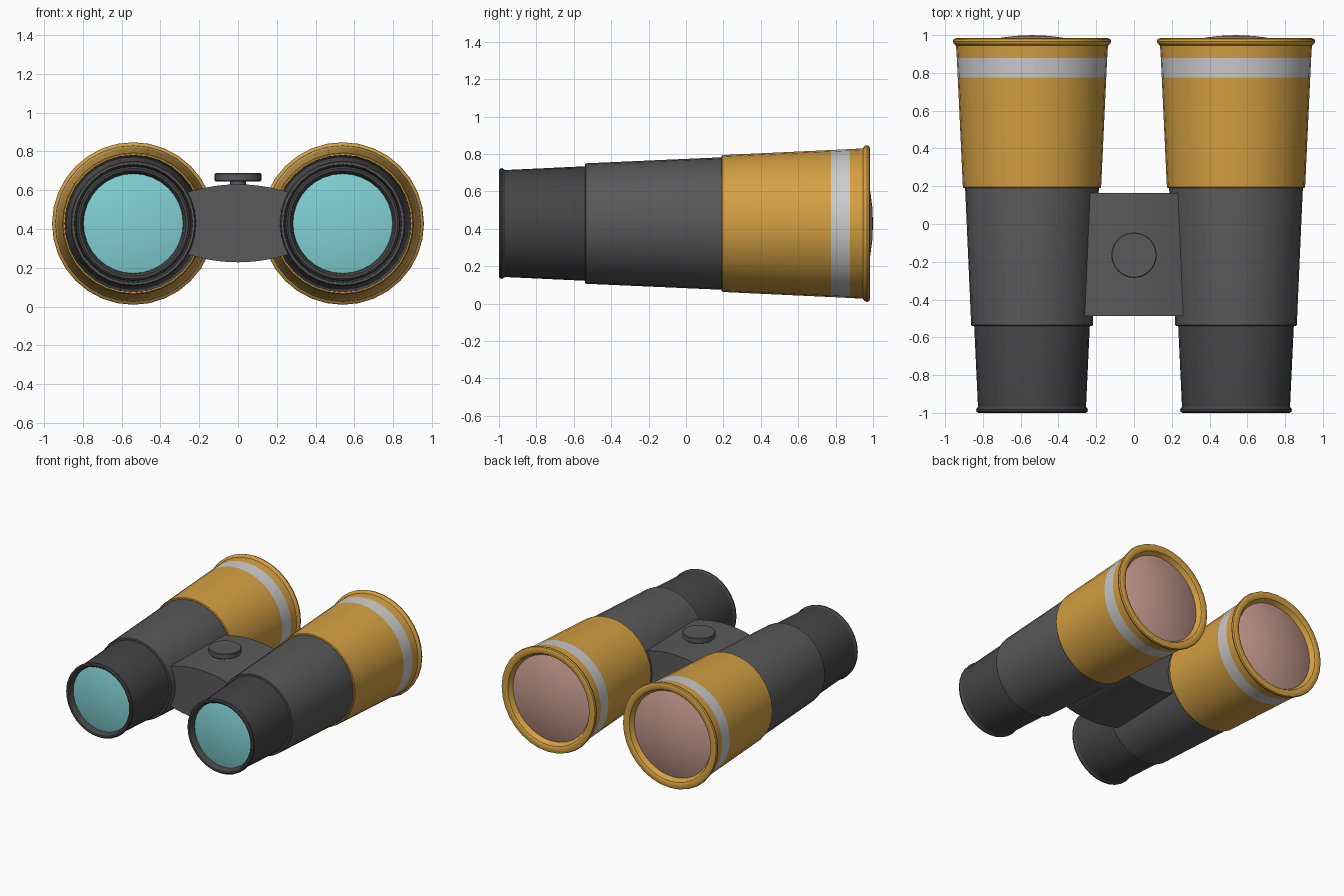
import bpy, bmesh, math

if "Cube" in bpy.data.objects:
    bpy.data.objects.remove(bpy.data.objects["Cube"])

CX, CZ, SIDES = 0.54, 0.428, 32


def material(name, rgb):
    m = bpy.data.materials.new(name)
    m.diffuse_color = (*rgb, 1)
    m.use_nodes = True
    m.node_tree.nodes["Principled BSDF"].inputs["Base Color"].default_value = m.diffuse_color
    return m


GOLD = material("gold", (0.66, 0.35, 0.055))
DARK = material("dark_grey", (0.10, 0.10, 0.10))
BLACK = material("darker_grey", (0.06, 0.06, 0.06))
TEAL = material("teal_glass", (0.22, 0.64, 0.66))
PINK = material("pink_glass", (0.56, 0.32, 0.27))


def finish(name, bm, mat, mirror=False):
    bmesh.ops.remove_doubles(bm, verts=bm.verts, dist=1e-5)
    me = bpy.data.meshes.new(name)
    bm.to_mesh(me)
    bm.free()
    ob = bpy.data.objects.new(name, me)
    bpy.context.collection.objects.link(ob)
    if mat:
        me.materials.append(mat)
    bpy.ops.object.select_all(action='DESELECT')
    ob.select_set(True)
    bpy.context.view_layer.objects.active = ob
    bpy.ops.object.shade_smooth_by_angle(angle=math.radians(30))
    if mirror:
        mod = ob.modifiers.new("other_side", 'MIRROR')
        mod.use_mirror_merge = False
    return ob


def lathe(name, profile, mat):
    """Turn (radius, y) points about one barrel axis, then mirror to the other barrel."""
    bm = bmesh.new()
    rings = []
    for r, y in profile:
        rings.append([bm.verts.new((CX + r * math.cos(t), y, CZ + r * math.sin(t)))
                      for t in (2 * math.pi * i / SIDES for i in range(SIDES))])
    for a, b in zip(rings, rings[1:]):
        for i in range(SIDES):
            j = (i + 1) % SIDES
            bm.faces.new((a[i], b[i], b[j], a[j]))
    return finish(name, bm, mat, True)


def dome(radius, edge_y, tip_y, steps=6):
    """Profile of a lens, from its rim to its tip."""
    return [(radius * math.cos(k * math.pi / 2 / steps),
             tip_y + (edge_y - tip_y) * math.cos(k * math.pi / 2 / steps) ** 2)
            for k in range(steps)] + [(0, tip_y)]


# Eyepiece with rolled lip and recessed lens
lathe("eyepiece", [(0.255, -0.945), (0.262, -0.985), (0.272, -0.998), (0.285, -1.0),
                   (0.294, -0.993), (0.296, -0.983), (0.286, -0.967),
                   (0.306, -0.54), (0.30, -0.50)], BLACK)
lathe("eyepiece_lens", dome(0.26, -0.955, -0.985)[::-1], TEAL)

# Main barrel
lathe("barrel", [(0.29, -0.54), (0.317, -0.54), (0.322, -0.535),
                 (0.354, 0.19), (0.35, 0.23)], DARK)

# Gold objective housing with flush grey band and flared rim
lathe("objective_housing", [(0.34, 0.19), (0.361, 0.19), (0.366, 0.196), (0.393, 0.775)], GOLD)
lathe("objective_band", [(0.393, 0.775), (0.398, 0.878)], None)
lathe("objective_rim", [(0.398, 0.878), (0.402, 0.945), (0.415, 0.955), (0.419, 0.967),
                        (0.415, 0.979), (0.402, 0.984), (0.375, 0.984), (0.362, 0.977),
                        (0.355, 0.963), (0.338, 0.935)], GOLD)
lathe("objective_lens", dome(0.345, 0.94, 1.0), PINK)

# Bridge: arched cross-section extruded between the barrels
bm = bmesh.new()
xs = [0.30 * (k / 6) for k in range(-6, 7)]
top = [(x, 0.63 - 0.6 * x * x) for x in xs]
bottom = [(x, 0.228 + 0.6 * x * x) for x in reversed(xs)]
face = bm.faces.new([bm.verts.new((x, -0.488, z)) for x, z in top + bottom])
ext = bmesh.ops.extrude_face_region(bm, geom=[face])
for v in ext["geom"]:
    if isinstance(v, bmesh.types.BMVert):
        v.co.y = 0.163
if len([f for f in bm.faces if len(f.verts) > 4]) < 2:
    bm.faces.new([e for e in face.verts])
bmesh.ops.recalc_face_normals(bm, faces=bm.faces)
finish("bridge", bm, DARK)


# Focus knob: stem and disc
def cylinder(name, r, z0, z1, bevel=0):
    bm = bmesh.new()
    bmesh.ops.create_cone(bm, cap_ends=True, segments=SIDES, radius1=r, radius2=r, depth=z1 - z0)
    bmesh.ops.translate(bm, verts=bm.verts, vec=(0, -0.165, (z0 + z1) / 2))
    ob = finish(name, bm, DARK)
    if bevel:
        mod = ob.modifiers.new("soft_edge", 'BEVEL')
        mod.width = bevel
        mod.limit_method = 'ANGLE'


cylinder("focus_stem", 0.04, 0.60, 0.655)
cylinder("focus_knob", 0.12, 0.645, 0.688, 0.004)
